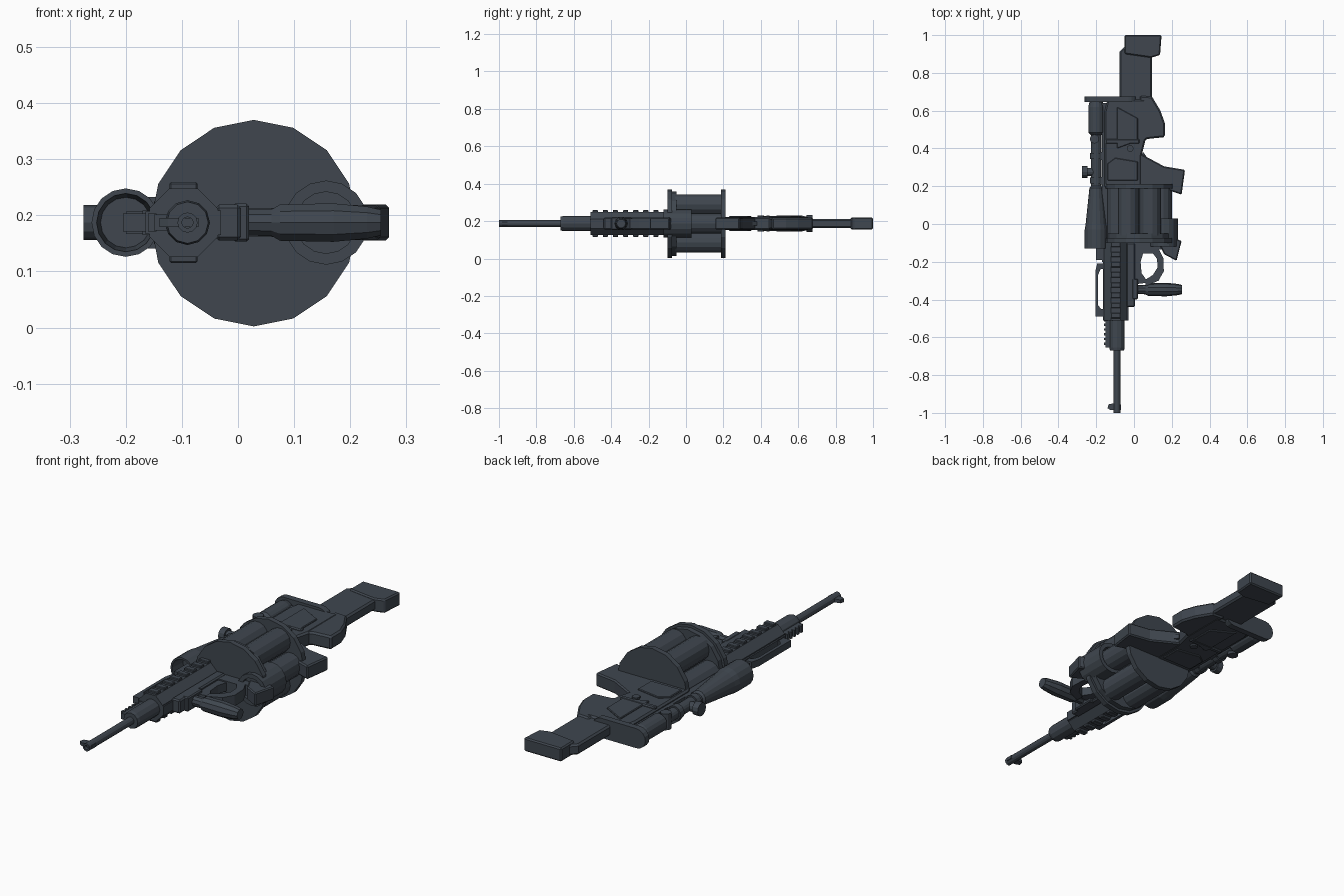
import bpy, bmesh, math
from mathutils import Vector

mat = bpy.data.materials.new("dark_steel")
mat.diffuse_color = (0.05, 0.062, 0.078, 1)
ZC = 0.187


def finish(name, bm, bevel=0):
    bmesh.ops.recalc_face_normals(bm, faces=bm.faces[:])
    me = bpy.data.meshes.new(name)
    bm.to_mesh(me)
    bm.free()
    me.materials.append(mat)
    ob = bpy.data.objects.new(name, me)
    bpy.context.collection.objects.link(ob)
    if bevel:
        m = ob.modifiers.new("bevel", 'BEVEL')
        m.width, m.segments, m.limit_method = bevel, 1, 'ANGLE'
        m.angle_limit = math.radians(60)
    return ob


def slab(name, pts, half, bevel=0):
    """Outline in the top plane, thickened evenly about the centre height."""
    bm = bmesh.new()
    f = bm.faces.new([bm.verts.new((x, y, ZC - half)) for x, y in pts])
    r = bmesh.ops.extrude_face_region(bm, geom=[f])
    vs = [v for v in r['geom'] if isinstance(v, bmesh.types.BMVert)]
    bmesh.ops.translate(bm, verts=vs, vec=(0, 0, 2 * half))
    return finish(name, bm, bevel)


def block(name, x0, x1, y0, y1, half, bevel=0):
    return slab(name, [(x0, y0), (x1, y0), (x1, y1), (x0, y1)], half, bevel)


def lathe(name, profile, origin, axis='Y', n=16, phase=0.0, closed=False):
    """Sweep (distance along axis, radius) points around an axis."""
    bm = bmesh.new()
    o, rings = Vector(origin), []
    for d, r in profile:
        ring = []
        for i in range(n):
            a = math.tau * i / n + phase
            c, s = r * math.cos(a), r * math.sin(a)
            p = {'Y': (c, d, s), 'X': (d, c, s), 'Z': (c, s, d)}[axis]
            ring.append(bm.verts.new(o + Vector(p)))
        rings.append(ring)
    pairs = list(zip(rings, rings[1:]))
    if closed:
        pairs.append((rings[-1], rings[0]))
    else:
        bm.faces.new(rings[0])
        bm.faces.new(rings[-1])
    for a, b in pairs:
        for i in range(n):
            j = (i + 1) % n
            bm.faces.new((a[i], a[j], b[j], b[i]))
    return finish(name, bm)


def tube(name, y0, y1, r_out, r_in, x, n=16):
    return lathe(name, [(y0, r_in), (y0, r_out), (y1, r_out), (y1, r_in)],
                 (x, 0, ZC), n=n, closed=True)


# Barrel, muzzle bore and front sight
BX = -0.09
lathe("barrel", [(-0.96, 0.010), (-1.0, 0.010), (-1.0, 0.018), (-0.66, 0.018)], (BX, 0, ZC), n=12)
slab("front_sight", [(-0.14, -0.975), (-0.125, -0.985), (-0.07, -0.985),
                     (-0.07, -0.955), (-0.11, -0.95), (-0.135, -0.955)], 0.008)
lathe("barrel_sleeve", [(-0.67, 0.03), (-0.67, 0.037), (-0.655, 0.04), (-0.50, 0.04)], (BX, 0, ZC), n=12)

# Octagonal handguard with ribs
lathe("handguard", [(-0.51, 0.066), (-0.09, 0.066)], (-0.097, 0, ZC), n=8, phase=math.pi / 8)
for i in range(8):
    y = -0.485 + i * 0.054
    for s in (-1, 1):
        ob = block("handguard_rib", -0.122, -0.072, y - 0.014, y + 0.014, 0.008, 0.003)
        ob.location.z = s * 0.064
block("handguard_top_rail", -0.165, -0.13, -0.51, -0.09, 0.02)
block("handguard_bottom_rail", -0.055, -0.03, -0.51, -0.09, 0.022)

# Serrated rail over the sleeve
block("sleeve_rail", -0.15, -0.115, -0.655, -0.50, 0.014)
for i in range(6):
    y = -0.64 + i * 0.025
    block("sleeve_rail_tooth", -0.16, -0.145, y, y + 0.012, 0.016)

# Raised sight rail with two legs
slab("raised_rail", [(-0.205, -0.49), (-0.205, -0.25), (-0.195, -0.21), (-0.15, -0.21),
                     (-0.15, -0.235), (-0.178, -0.24), (-0.19, -0.27), (-0.19, -0.43),
                     (-0.175, -0.45), (-0.15, -0.45), (-0.15, -0.49)], 0.016)

# Rotary drum: flanges, core and chambers
DX = 0.028
for name, y0, y1, r in (("drum_front_flange", -0.10, -0.075, 0.184),
                        ("drum_front_ring", -0.075, -0.05, 0.172),
                        ("drum_rear_flange", 0.187, 0.212, 0.183),
                        ("drum_core", -0.06, 0.19, 0.10)):
    lathe(name, [(y0, r), (y1, r)], (DX, 0, ZC - 0.001))
for i in range(6):
    a = math.tau * i / 6
    lathe("drum_chamber", [(-0.06, 0.056), (0.19, 0.056)],
          (DX + 0.116 * math.cos(a), 0, ZC + 0.116 * math.sin(a)), n=14)
tube("chamber_collar", -0.12, 0.03, 0.075, 0.055, 0.157)

# Magazine blocks in front of and behind the drum
slab("front_block", [(0.12, -0.08), (0.16, -0.16), (0.225, -0.195),
                     (0.252, -0.09), (0.19, -0.065)], 0.031, 0.005)
block("front_block_neck", -0.03, 0.16, -0.135, -0.09, 0.025)

# Trigger guard loop and foregrip
slab("guard_upper_arm", [(0.0, -0.13), (0.13, -0.13), (0.155, -0.18), (0.158, -0.25),
                         (0.13, -0.30), (0.06, -0.33), (0.06, -0.295), (0.10, -0.27),
                         (0.125, -0.23), (0.122, -0.185), (0.10, -0.155), (0.0, -0.155)], 0.026)
slab("guard_inner_arm", [(0.0, -0.15), (0.05, -0.15), (0.035, -0.2), (0.04, -0.26),
                         (0.075, -0.31), (0.0, -0.32)], 0.02)
block("foregrip_mount", -0.04, 0.005, -0.44, -0.10, 0.032, 0.006)
lathe("foregrip", [(-0.01, 0.024), (0.06, 0.025), (0.075, 0.034), (0.17, 0.036),
                   (0.23, 0.030), (0.255, 0.024)], (0, -0.347, ZC), axis='X', n=10)
block("foregrip_clamp", -0.01, 0.02, -0.40, -0.29, 0.034, 0.005)

# Receiver with side panels and trigger
slab("receiver", [(-0.155, 0.19), (0.04, 0.19), (0.04, 0.36), (0.06, 0.44), (0.06, 0.66),
                  (-0.14, 0.66), (-0.155, 0.6)], 0.034, 0.008)
for s in (-1, 1):
    for name, pts in (
            ("receiver_front_panel", [(-0.14, 0.23), (0.02, 0.23), (0.02, 0.33), (-0.10, 0.35), (-0.14, 0.32)]),
            ("receiver_rear_panel", [(-0.09, 0.40), (0.02, 0.44), (0.02, 0.56), (-0.09, 0.62)])):
        slab(name, pts, 0.006, 0.003).location.z = s * 0.034
lathe("receiver_pin", [(-0.042, 0.018), (0.042, 0.018)], (-0.02, 0.40, ZC), axis='Z', n=10)
block("upper_rail", -0.17, -0.14, -0.20, 0.64, 0.022)
block("breech_band", -0.15, 0.03, 0.425, 0.45, 0.042, 0.005)

# Forward hand grip running to the rear block under the drum
slab("trigger_grip", [(0.02, 0.38), (0.16, 0.305), (0.27, 0.287), (0.252, 0.155),
                      (0.18, 0.18), (0.02, 0.2)], 0.032, 0.006)
slab("trigger", [(0.03, 0.36), (0.05, 0.38), (0.07, 0.35), (0.06, 0.34), (0.03, 0.34)], 0.01)

# Rear grip and shoulder stock
slab("rear_grip", [(0.03, 0.68), (0.095, 0.675), (0.14, 0.60), (0.163, 0.535), (0.163, 0.46),
                   (0.07, 0.45), (0.03, 0.42)], 0.032, 0.008)
slab("stock", [(-0.078, 0.64), (-0.078, 0.91), (-0.04, 0.95), (0.10, 0.95),
               (0.095, 0.88), (0.095, 0.64)], 0.025, 0.008)
slab("stock_butt", [(-0.05, 0.90), (-0.05, 1.0), (0.146, 1.0), (0.138, 0.895), (0.09, 0.88)], 0.032, 0.006)

# Scope: lathed body with open objective
SX = -0.2
lathe("scope", [(-0.06, 0.045), (-0.13, 0.052), (-0.13, 0.061), (-0.03, 0.061), (0.0, 0.056),
                (0.19, 0.036), (0.20, 0.027), (0.47, 0.027), (0.485, 0.042), (0.62, 0.042),
                (0.645, 0.036)], (SX, 0, ZC))
lathe("scope_turret", [(-0.275, 0.031), (-0.245, 0.031), (-0.245, 0.022), (-0.19, 0.022)],
      (0, 0.275, ZC), axis='X', n=12)
lathe("scope_side_knob", [(-0.038, 0.024), (0.038, 0.024)], (SX - 0.01, 0.45, ZC), axis='Z', n=12)
for y in (0.23, 0.36):
    tube("scope_ring", y - 0.015, y + 0.015, 0.034, 0.024, SX)
    block("scope_foot", -0.18, -0.15, y - 0.02, y + 0.02, 0.022)
block("scope_front_foot", -0.20, -0.155, -0.19, -0.05, 0.02)

# Rounded plate closing the scope and receiver at the back
R = 0.046
pts = [(-0.215 + R * math.cos(a), R * math.sin(a)) for a in
       [math.pi / 2 + math.pi * i / 8 for i in range(9)]]
pts += [(-0.03 + R * math.cos(a), R * math.sin(a)) for a in
        [-math.pi / 2 + math.pi * i / 8 for i in range(9)]]
bm = bmesh.new()
f = bm.faces.new([bm.verts.new((x, 0.645, ZC + z)) for x, z in pts])
r = bmesh.ops.extrude_face_region(bm, geom=[f])
bmesh.ops.translate(bm, vec=(0, 0.03, 0),
                    verts=[v for v in r['geom'] if isinstance(v, bmesh.types.BMVert)])
finish("rear_plate", bm)
